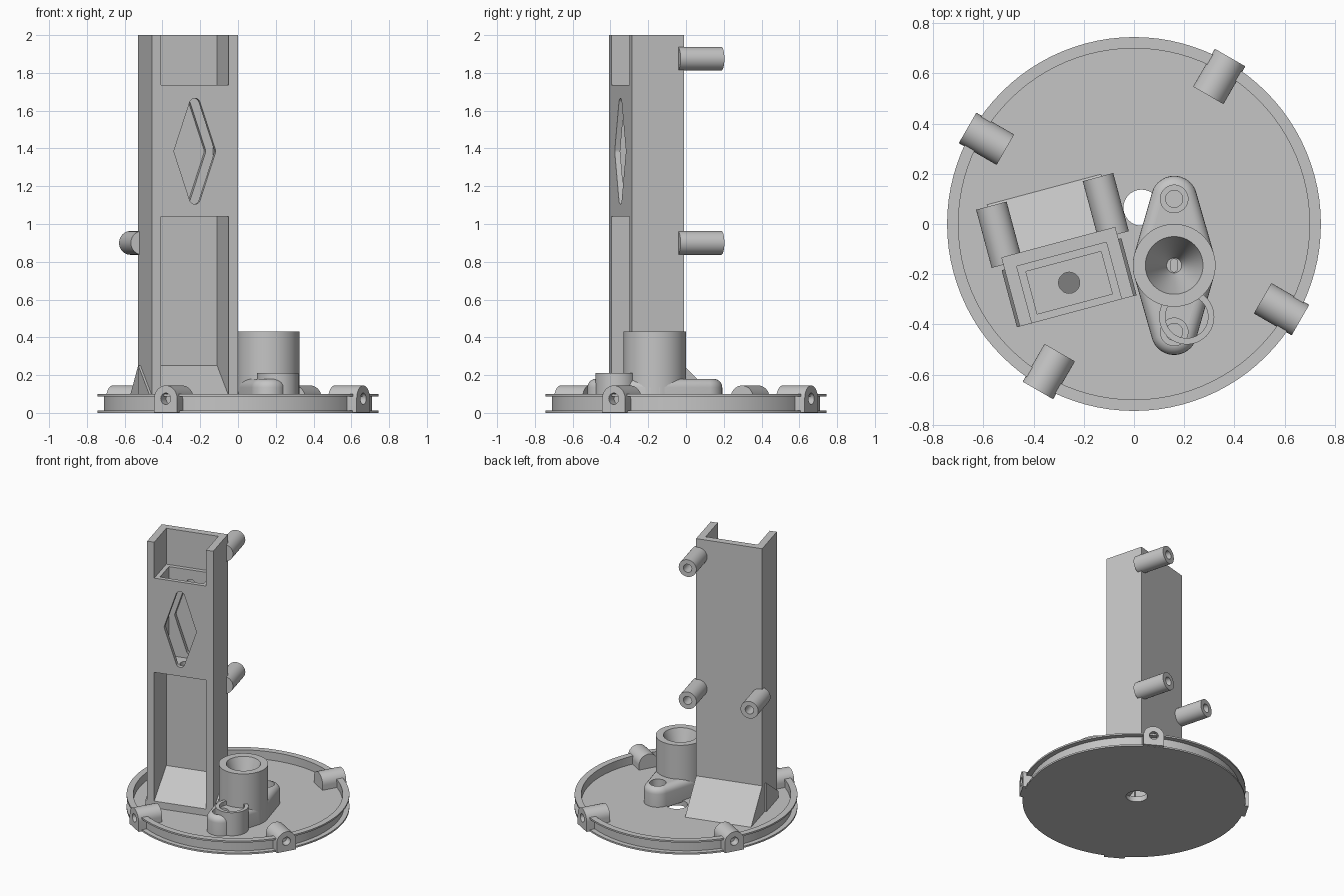
import bpy, bmesh
from math import cos, sin, pi, radians
from mathutils import Matrix, Vector
from mathutils.geometry import convex_hull_2d

if "Cube" in bpy.data.objects:
    bpy.data.objects.remove(bpy.data.objects["Cube"], do_unlink=True)

grey = bpy.data.materials.new("plain_grey")
grey.use_nodes = True
COLOUR = (0.56, 0.56, 0.56, 1)
grey.diffuse_color = COLOUR
grey.node_tree.nodes["Principled BSDF"].inputs["Base Color"].default_value = COLOUR

I = Matrix.Identity(4)
STAND = Matrix.Rotation(pi / 2, 4, 'X')          # extrude along depth
SIDE = Matrix(((0, 0, 1, 0), (1, 0, 0, 0), (0, 1, 0, 0), (0, 0, 0, 1)))  # extrude sideways


def finish(name, bm, matrix):
    bmesh.ops.recalc_face_normals(bm, faces=bm.faces)
    mesh = bpy.data.meshes.new(name)
    bm.to_mesh(mesh)
    bm.free()
    mesh.transform(matrix)
    mesh.materials.append(grey)
    mesh.shade_smooth()
    mesh.set_sharp_from_angle(angle=radians(30))
    obj = bpy.data.objects.new(name, mesh)
    bpy.context.scene.collection.objects.link(obj)
    return obj


def prism(name, points, low, high, matrix=I, round_top=0):
    """Extrude a flat outline from low to high."""
    bm = bmesh.new()
    face = bm.faces.new([bm.verts.new((x, y, low)) for x, y in points])
    out = bmesh.ops.extrude_face_region(bm, geom=[face])["geom"]
    top = [g for g in out if isinstance(g, bmesh.types.BMVert)]
    bmesh.ops.translate(bm, verts=top, vec=(0, 0, high - low))
    if round_top:
        edges = [e for e in bm.edges if all(v in top for v in e.verts)]
        bmesh.ops.bevel(bm, geom=edges, offset=round_top, segments=5,
                        profile=0.5, affect='EDGES')
    return finish(name, bm, matrix)


def lathe(name, profile, matrix=I, steps=96):
    bm = bmesh.new()
    verts = [bm.verts.new((r, 0, z)) for r, z in profile]
    edges = [bm.edges.new(pair) for pair in zip(verts, verts[1:])]
    bmesh.ops.spin(bm, geom=verts + edges, cent=(0, 0, 0), axis=(0, 0, 1),
                   angle=2 * pi, steps=steps)
    bmesh.ops.remove_doubles(bm, verts=bm.verts, dist=0.0001)
    return finish(name, bm, matrix)


def hull(*circles, n=40):
    """Outline wrapped around circles given as x, y, radius."""
    pts = list({(round(x + r * cos(2 * pi * i / n), 5), round(y + r * sin(2 * pi * i / n), 5))
                for x, y, r in circles for i in range(n)})
    return [pts[i] for i in convex_hull_2d([Vector(p) for p in pts])]


def rect(x0, x1, y0, y1):
    return [(x0, y0), (x1, y0), (x1, y1), (x0, y1)]


def cut(obj, *cutters):
    for cutter in cutters:
        mod = obj.modifiers.new("cut", 'BOOLEAN')
        mod.object, mod.operation, mod.solver = cutter, 'DIFFERENCE', 'EXACT'
        cutter.hide_render = True
    bpy.context.view_layer.update()
    graph = bpy.context.evaluated_depsgraph_get()
    mesh = bpy.data.meshes.new_from_object(obj.evaluated_get(graph))
    obj.modifiers.clear()
    obj.data = mesh
    mesh.shade_smooth()
    mesh.set_sharp_from_angle(angle=radians(30))
    for cutter in cutters:
        bpy.data.objects.remove(cutter, do_unlink=True)


# Round tray with a grooved rim and a cable hole
FLOOR = 0.04
tray = lathe("base_tray", [(0, 0), (0.745, 0), (0.745, 0.012), (0.71, 0.012), (0.71, 0.088),
                           (0.745, 0.088), (0.745, 0.1), (0.7, 0.1), (0.7, FLOOR), (0, FLOOR)])
cut(tray, prism("cutter", hull((0.03, 0.065, 0.072)), -0.1, 0.2))

# Four screw bosses through the rim
for k in range(4):
    turn = Matrix.Rotation(radians(60 + 90 * k - 90), 4, 'Z') @ STAND
    boss = prism(f"rim_boss_{k + 1}", hull((0, 0.075, 0.07), (-0.07, 0.001, 0), (0.07, 0.001, 0)),
                 -0.766, -0.592, turn)
    cut(boss, prism("cutter", hull((0, 0.075, 0.03)), -0.9, -0.61, turn))

# Tower: an open channel turned on the tray
T = Matrix.Translation((-0.265, -0.21, 0)) @ Matrix.Rotation(radians(15), 4, 'Z')
W, D, WALL = 0.235, 0.1425, 0.05
INNER, BACK = W - WALL, D - WALL
prism("tower_channel", [(-W, -D), (-INNER, -D), (-INNER, BACK), (INNER, BACK),
                        (INNER, -D), (W, -D), (W, D), (-W, D)], 0.02, 2, T)

# Sloped feet behind, inside and beside the tower
prism("rear_foot", [(D - 0.01, 0.02), (0.36, 0.02), (0.36, FLOOR), (D, 0.25), (D - 0.01, 0.25)],
      -W, W, T @ SIDE)
prism("front_foot", [(BACK, 0.02), (BACK, 0.25), (-D, 0.09), (-D, 0.02)],
      -W - 0.012, W + 0.012, T @ SIDE)

# Hollow holder between the tower walls, with diamond windows
LOW, HIGH, LIP = 1.04, 1.735, 0.03
holder = prism("holder_box", rect(-INNER, INNER, -D, BACK), LOW, HIGH, T)
diamond = hull((0, 1.635, 0.03), (0, 1.135, 0.03), (-0.086, 1.385, 0.028), (0.086, 1.385, 0.028))
cut(holder,
    prism("cutter", rect(-INNER + LIP, INNER - LIP, -D + LIP, BACK - LIP), LOW + 0.04, 1.9, T),
    prism("cutter", diamond, -BACK - 0.02, D + 0.1, T @ STAND),
    prism("cutter", hull((0, -0.025, 0.042)), 0.9, 1.2, T))

# Three hollow standoffs on the tower's back
for name, x, z in (("standoff_upper", 0.22, 1.875), ("standoff_lower_left", 0.22, 0.9),
                   ("standoff_lower_right", -0.22, 0.9)):
    post = prism(name, hull((x, z, 0.063)), -0.352, -0.112, T @ STAND)
    cut(post, prism("cutter", hull((x, z, 0.03)), -0.4, -0.16, T @ STAND))

# Socket with a long rounded flange and two screw holes
S = Matrix.Translation((0.16, -0.165, 0))
REACH = 0.265
flange = prism("socket_flange", hull((0, REACH, 0.092), (0, -REACH, 0.092), (0, 0, 0.165)),
               0.03, 0.18, S, round_top=0.045)
cut(flange, *[prism("cutter", hull((0, y, r)), z, 0.4, S)
              for y in (REACH, -REACH) for r, z in ((0.055, 0.12), (0.034, 0.05))])

barrel = lathe("socket_barrel", [(0, 0.03), (0.165, 0.03), (0.165, 0.43), (0.115, 0.43),
                                 (0.03, 0.2), (0, 0.2)], S, 64)
cut(barrel, prism("cutter", hull((0, 0.012, 0.014), (0, -0.012, 0.014)), 0.12, 0.3, S))

# Thin round cup beside the socket
lathe("side_cup", [(0.085, 0.03), (0.11, 0.03), (0.11, 0.21), (0.085, 0.21), (0.085, 0.03)],
      Matrix.Translation((0.21, -0.37, 0)), 48)
